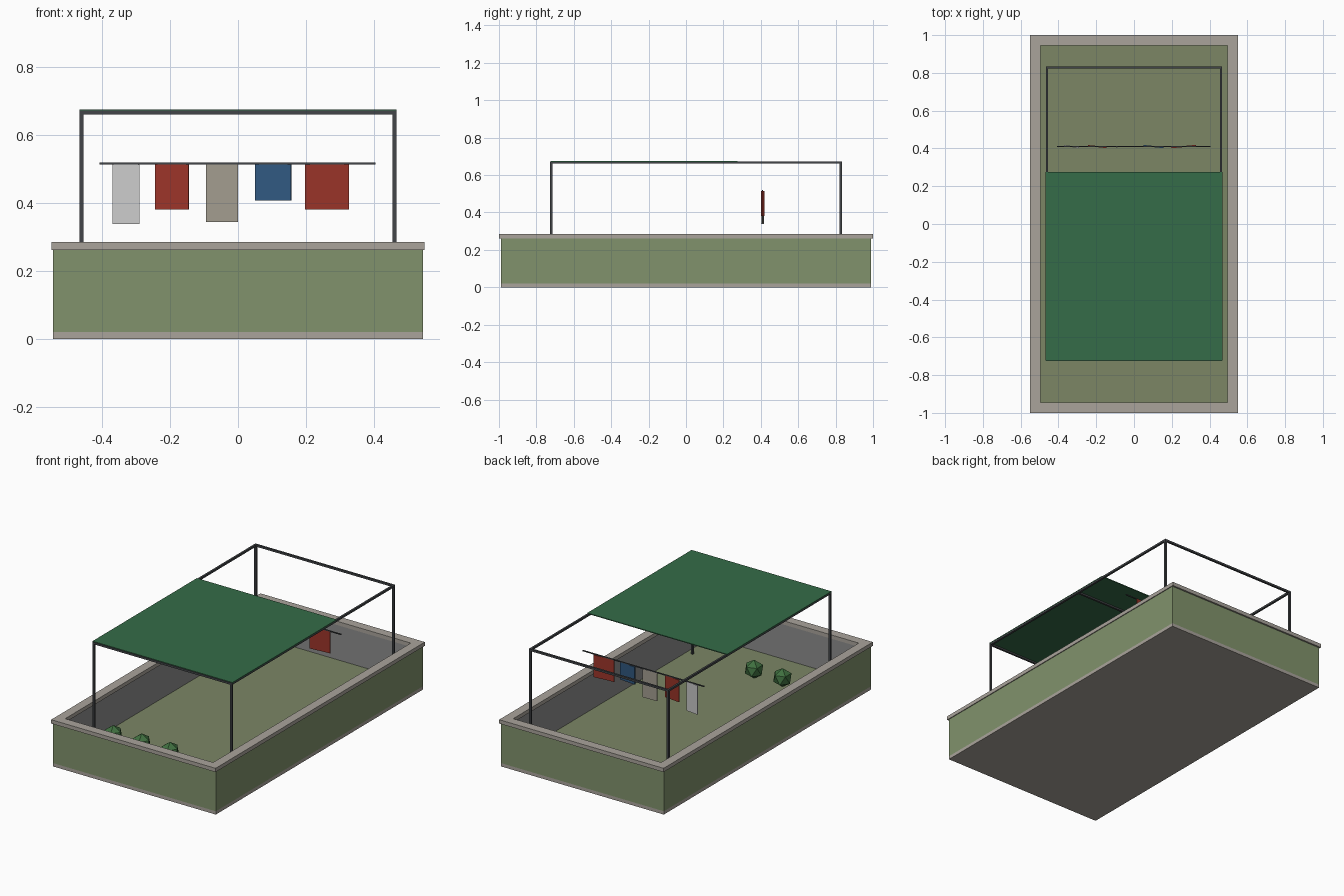
import bpy, bmesh, math
from mathutils import Matrix

if "Cube" in bpy.data.objects:
    bpy.data.objects.remove(bpy.data.objects["Cube"])


def mat(name, rgb):
    m = bpy.data.materials.new(name)
    m.diffuse_color = (*rgb, 1)
    m.use_nodes = True
    m.node_tree.nodes["Principled BSDF"].inputs["Base Color"].default_value = m.diffuse_color
    return m


PLASTER = mat("green_plaster", (0.22, 0.29, 0.15))
FLOOR = mat("floor_paint", (0.20, 0.24, 0.13))
STONE = mat("stone", (0.40, 0.37, 0.33))
GREY = mat("inner_grey", (0.27, 0.27, 0.27))
STEEL = mat("dark_steel", (0.055, 0.06, 0.065))
CANVAS = mat("green_canvas", (0.035, 0.15, 0.065))
LEAF = mat("leaf", (0.05, 0.16, 0.05))
WHITE = mat("pale_cloth", (0.55, 0.55, 0.55))
RED = mat("red_cloth", (0.33, 0.035, 0.022))
BEIGE = mat("beige_cloth", (0.37, 0.34, 0.28))
BLUE = mat("blue_cloth", (0.03, 0.10, 0.22))


def finish(bm, name, *mats):
    me = bpy.data.meshes.new(name)
    bmesh.ops.recalc_face_normals(bm, faces=bm.faces)
    bm.to_mesh(me)
    bm.free()
    for m in mats:
        me.materials.append(m)
    ob = bpy.data.objects.new(name, me)
    bpy.context.collection.objects.link(ob)
    return ob


def box(name, lo, hi, m, turn=0.0):
    """Box between two corners, turned about its own vertical axis."""
    c = [(a + b) / 2 for a, b in zip(lo, hi)]
    s = [b - a for a, b in zip(lo, hi)]
    bm = bmesh.new()
    bmesh.ops.create_cube(bm, size=1, matrix=Matrix.Translation(c)
                          @ Matrix.Rotation(turn, 4, 'Z') @ Matrix.Diagonal((*s, 1)))
    return finish(bm, name, m)


def ring(name, outer, inner, z0, z1, m_out, m_in):
    """Rectangular wall loop; its inward faces take the second material."""
    bm = bmesh.new()
    loops = []
    for (hx, hy), z in ((outer, z0), (outer, z1), (inner, z1), (inner, z0)):
        loops.append([bm.verts.new((sx * hx, sy * hy, z))
                      for sx, sy in ((-1, -1), (1, -1), (1, 1), (-1, 1))])
    for k in range(4):
        a, b = loops[k], loops[(k + 1) % 4]
        for i in range(4):
            j = (i + 1) % 4
            f = bm.faces.new((a[i], a[j], b[j], b[i]))
            f.material_index = 1 if k == 2 else 0
    return finish(bm, name, m_out, m_in)


# parapet, coping and floor
box("base_slab", (-0.545, -0.99, 0), (0.545, 0.99, 0.02), STONE)
box("terrace_floor", (-0.51, -0.96, 0.015), (0.51, 0.96, 0.05), FLOOR)
ring("parapet_wall", (0.545, 0.99), (0.50, 0.95), 0.02, 0.262, PLASTER, GREY)
ring("parapet_coping", (0.55, 1.0), (0.495, 0.945), 0.262, 0.285, STONE, STONE)

# pergola frame
X, Y0, Y1, TOP, R = 0.461, -0.72, 0.828, 0.667, 0.006
for side, x in (("left", -X), ("right", X)):
    for end, y in (("front", Y0), ("back", Y1)):
        box(f"{end}_{side}_post", (x - R, y - R, 0.05), (x + R, y + R, TOP + R), STEEL)
    box(f"{side}_rail", (x - R, Y0, TOP - R), (x + R, Y1, TOP + R), STEEL)
for name, y in (("front", Y0), ("middle", (Y0 + Y1) / 2), ("back", Y1)):
    box(f"{name}_crossbar", (-X, y - R, TOP - R), (X, y + R, TOP + R), STEEL)

# canopy sheet over the front part
box("canopy", (-0.468, -0.722, 0.671), (0.468, 0.275, 0.676), CANVAS)

# washing line with hanging cloths
LY = 0.41
box("washing_line", (-0.408, LY - 0.003, 0.514), (0.405, LY + 0.003, 0.520), STEEL)
cloths = [(-0.37, -0.29, 0.338, WHITE, -7), (-0.245, -0.145, 0.381, RED, -6),
          (-0.095, 0.0, 0.344, BEIGE, 1), (0.05, 0.157, 0.408, BLUE, -6),
          (0.197, 0.328, 0.381, RED, 5)]
for i, (x0, x1, z, m, deg) in enumerate(cloths, 1):
    box(f"cloth_{i}", (x0, LY - 0.003, z), (x1, LY + 0.003, 0.514), m, math.radians(deg))

# faceted shrubs along the front
for i, x in enumerate((-0.38, -0.19, 0.0), 1):
    bm = bmesh.new()
    bmesh.ops.create_icosphere(bm, subdivisions=1, radius=0.056,
                               matrix=Matrix.Translation((x, -0.65, 0.108)))
    finish(bm, f"shrub_{i}", LEAF)
